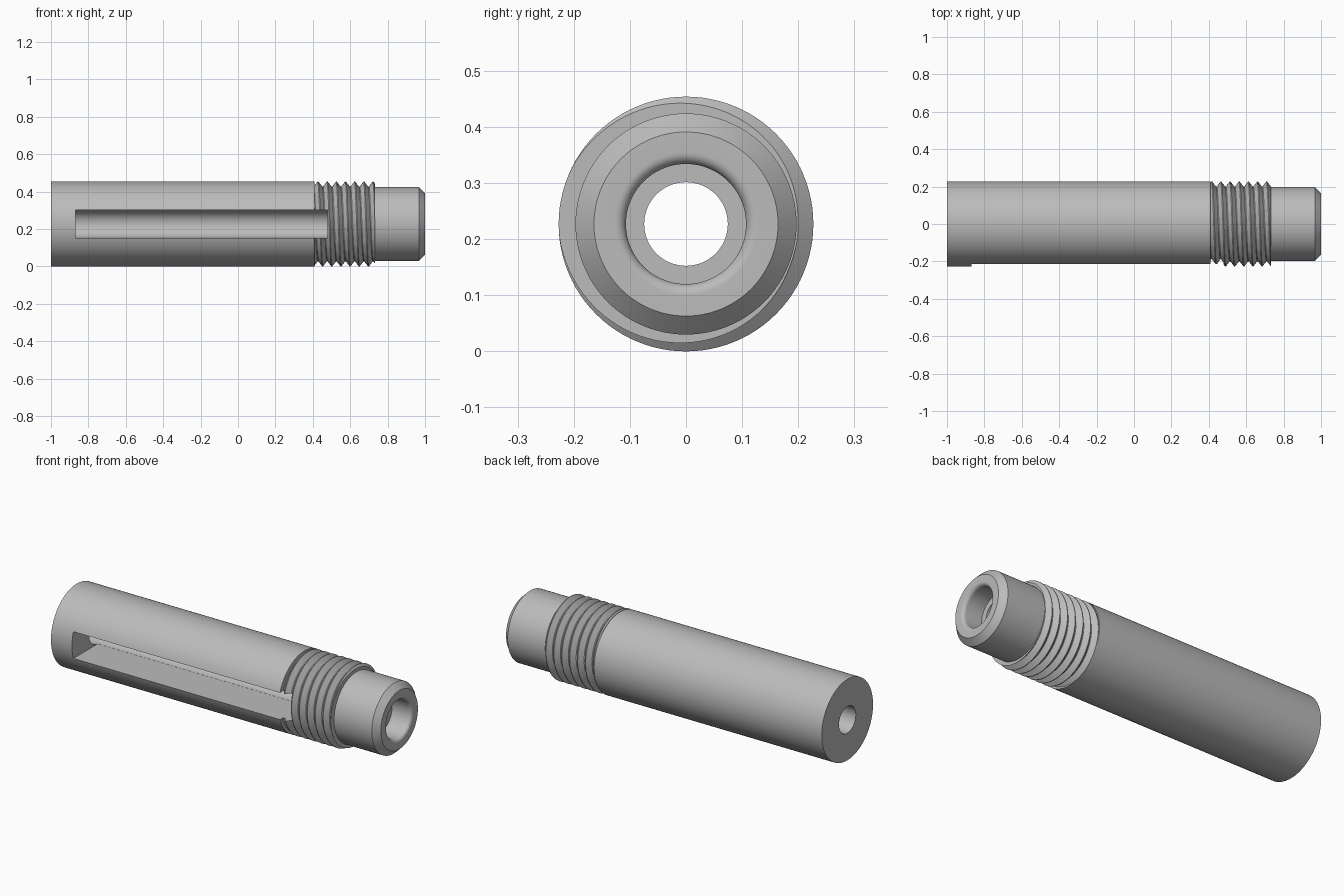
import bpy, bmesh, math

cube = bpy.data.objects.get("Cube")
if cube:
    bpy.data.objects.remove(cube, do_unlink=True)

# Main sizes
OUTER, NOSE, BORE, MOUTH = 0.227, 0.197, 0.0745, 0.107
THREAD_START, THREAD_END, ROOT = 0.41, 0.733, 0.2
PITCH, TOP_CREST = 0.049, 0.722
LIP, STEP_X = 0.02, 0.88
SIDES = 96

steel = bpy.data.materials.new("plain_grey")
steel.use_nodes = True
grey = (0.5, 0.5, 0.5, 1)
steel.diffuse_color = grey
steel.node_tree.nodes["Principled BSDF"].inputs["Base Color"].default_value = grey


def thread_radius(x, angle):
    """Height of the V thread, with narrow flats at crest and root."""
    turn = (x - TOP_CREST) / PITCH - (angle - math.pi / 2) / math.tau
    away = abs(turn - round(turn)) * 2
    ramp = min(max((away - 0.08) / 0.84, 0), 1)
    return OUTER - (OUTER - ROOT) * ramp


def thread_columns(angle):
    """Helix-aligned points, clamped to the threaded length."""
    turns = math.ceil((THREAD_END - THREAD_START) / PITCH) + 2
    first = TOP_CREST - turns * PITCH + PITCH * (angle / math.tau - 0.25)
    points = []
    for k in range(turns + 2):
        for offset in (-0.04, 0.04, 0.46, 0.54):
            x = first + PITCH * (k + offset)
            x = min(max(x, THREAD_START), THREAD_END)
            points.append((x, thread_radius(x, angle)))
    return points


# Turned profile: back end, body, thread, chamfered nose, rounded mouth, stepped bore
lip = []
for i in range(9):
    a = math.pi / 2 * i / 8
    lip.append((1 - LIP + LIP * math.cos(a), MOUTH + LIP - LIP * math.sin(a)))
before = [(-1, BORE), (-1, OUTER), (THREAD_START, OUTER)]
after = [(THREAD_END, NOSE), (0.967, NOSE), (1, 0.164)] + lip
after += [(STEP_X, MOUTH), (STEP_X, BORE)]

bm = bmesh.new()
rings = []
for i in range(SIDES + 1):
    angle = math.tau * i / SIDES
    profile = before + thread_columns(angle) + after
    rings.append([bm.verts.new((x, r * math.cos(angle), OUTER + r * math.sin(angle)))
                  for x, r in profile])
for a, b in zip(rings, rings[1:]):
    for j in range(len(a)):
        k = (j + 1) % len(a)
        bm.faces.new((a[j], a[k], b[k], b[j]))
bmesh.ops.remove_doubles(bm, verts=bm.verts, dist=0.00002)
bmesh.ops.dissolve_degenerate(bm, dist=0.00001, edges=bm.edges)
bmesh.ops.recalc_face_normals(bm, faces=bm.faces)
mesh = bpy.data.meshes.new("threaded_sleeve")
bm.to_mesh(mesh)
bm.free()
mesh.materials.append(steel)
sleeve = bpy.data.objects.new("threaded_sleeve", mesh)
bpy.context.collection.objects.link(sleeve)

# Long slot in the front, opening into the bore
bpy.ops.mesh.primitive_cube_add(size=1, location=((-0.87 + 0.478) / 2, -0.2, OUTER))
cutter = bpy.context.object
cutter.name = "slot_cutter"
cutter.scale = (0.478 + 0.87, 0.4, 0.15)
cutter.hide_render = True
cutter.data.materials.append(steel)

bpy.ops.object.select_all(action="DESELECT")
bpy.context.view_layer.objects.active = sleeve
sleeve.select_set(True)
cut = sleeve.modifiers.new("slot", "BOOLEAN")
cut.operation = "DIFFERENCE"
cut.solver = "EXACT"
cut.object = cutter
bpy.ops.object.modifier_apply(modifier=cut.name)
bpy.data.objects.remove(cutter, do_unlink=True)
bpy.ops.object.shade_smooth_by_angle(angle=math.radians(25))
